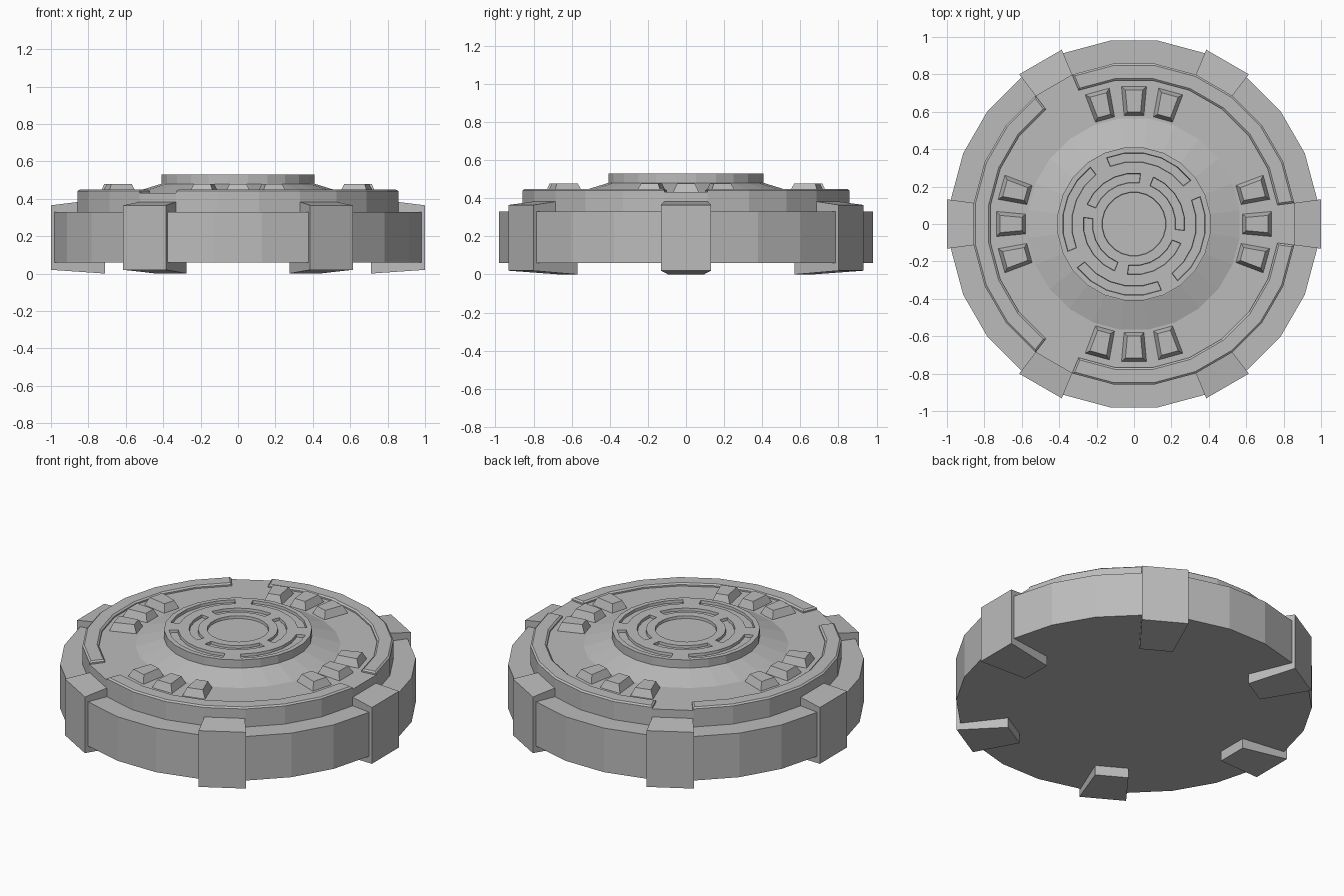
import bpy, bmesh
from math import sin, cos, radians

cube = bpy.data.objects.get("Cube")
if cube:
    bpy.data.objects.remove(cube)

GREY = (0.5, 0.5, 0.5, 1)
mat = bpy.data.materials.new("grey metal")
mat.use_nodes = True
mat.diffuse_color = GREY
mat.node_tree.nodes["Principled BSDF"].inputs["Base Color"].default_value = GREY

STEP = 15                      # every round part has 24 sides
HALF = STEP / 2


def polar(r, z, deg, half=HALF):
    """Point on a polygonal ring; r is measured to the middle of a side."""
    r /= cos(radians(half))
    return (r * cos(radians(deg)), r * sin(radians(deg)), z)


def finish(name, bm):
    bmesh.ops.recalc_face_normals(bm, faces=bm.faces)
    mesh = bpy.data.meshes.new(name)
    bm.to_mesh(mesh)
    bm.free()
    mesh.materials.append(mat)
    obj = bpy.data.objects.new(name, mesh)
    bpy.context.collection.objects.link(obj)
    return obj


def lathe(profile):
    """Revolve a profile into 24 sides and cap both ends."""
    bm = bmesh.new()
    rings = [[bm.verts.new(polar(r, z, HALF + STEP * i)) for i in range(24)]
             for r, z in profile]
    bands = []
    for a, b in zip(rings, rings[1:]):
        bands.append([bm.faces.new((a[i], a[(i + 1) % 24], b[(i + 1) % 24], b[i]))
                      for i in range(24)])
    bm.faces.new(rings[0][::-1])
    cap = bm.faces.new(rings[-1])
    bmesh.ops.recalc_face_normals(bm, faces=bm.faces)
    return bm, bands, cap


def sweep(section, angles):
    """Sweep a closed section along a faceted arc."""
    bm = bmesh.new()
    half = (angles[1] - angles[0]) / 2
    rows = [[bm.verts.new(polar(r, z, a, half)) for r, z in section] for a in angles]
    n = len(section)
    for a, b in zip(rows, rows[1:]):
        for i in range(n):
            bm.faces.new((a[i], a[(i + 1) % n], b[(i + 1) % n], b[i]))
    bm.faces.new(rows[0])
    bm.faces.new(rows[-1][::-1])
    bmesh.ops.recalc_face_normals(bm, faces=bm.faces)
    return bm


def inset(bm, faces, width, depth):
    bmesh.ops.inset_region(bm, faces=faces, thickness=width, depth=depth,
                           use_even_offset=True, use_boundary=True)


def raise_top(bm, width, height):
    inset(bm, [f for f in bm.faces if f.normal.z > 0.9], width, height)


def block(r0, r1, z0, z1):
    return [(r0, z0), (r1, z0), (r1, z1), (r0, z1)]


# Base drum
finish("base_drum", lathe([(0.98, 0.06), (0.98, 0.33)])[0])

# Upper tier with the cone rising to the hub
finish("upper_tier", lathe([(0.857, 0.32), (0.857, 0.432), (0.565, 0.432),
                            (0.41, 0.48)])[0])

# Hub disc with a sunken centre and two rings of sunken arcs
bm, bands, centre = lathe([(0.408, 0.475), (0.408, 0.53), (0.38, 0.53), (0.33, 0.53),
                           (0.27, 0.53), (0.22, 0.53), (0.17, 0.53)])
inset(bm, [centre], 0.002, -0.016)
for band, first in ((2, 2), (4, 5)):
    for quarter in range(4):
        arc = [bands[band][(first + 6 * quarter + i) % 24] for i in range(5)]
        inset(bm, arc, 0.002, -0.016)
finish("hub_disc", bm)

# Raised rim strips, with gaps at every third of a turn
for k in range(3):
    angles = [HALF + 120 * k + STEP * i for i in range(8)]
    bm = sweep(block(0.767, 0.857, 0.42, 0.441), angles)
    raise_top(bm, 0.01, 0.008)
    finish(f"rim_strip_{k + 1}", bm)

# Clamps gripping the drum, with feet underneath
clamp = [(0.71, 0.0), (1.0, 0.02), (1.0, 0.365), (0.84, 0.385), (0.84, 0.1), (0.71, 0.1)]
for k in range(6):
    finish(f"clamp_{k + 1}", sweep(clamp, [60 * k - HALF, 60 * k + HALF]))

# Four groups of three tapered studs
for k in range(4):
    for j in (-1, 0, 1):
        mid = 90 * k + 15.5 * j
        bm = sweep(block(0.58, 0.735, 0.42, 0.433), [mid - 5.2, mid + 5.2])
        raise_top(bm, 0.019, 0.045)
        finish(f"stud_{k + 1}_{j + 2}", bm)
